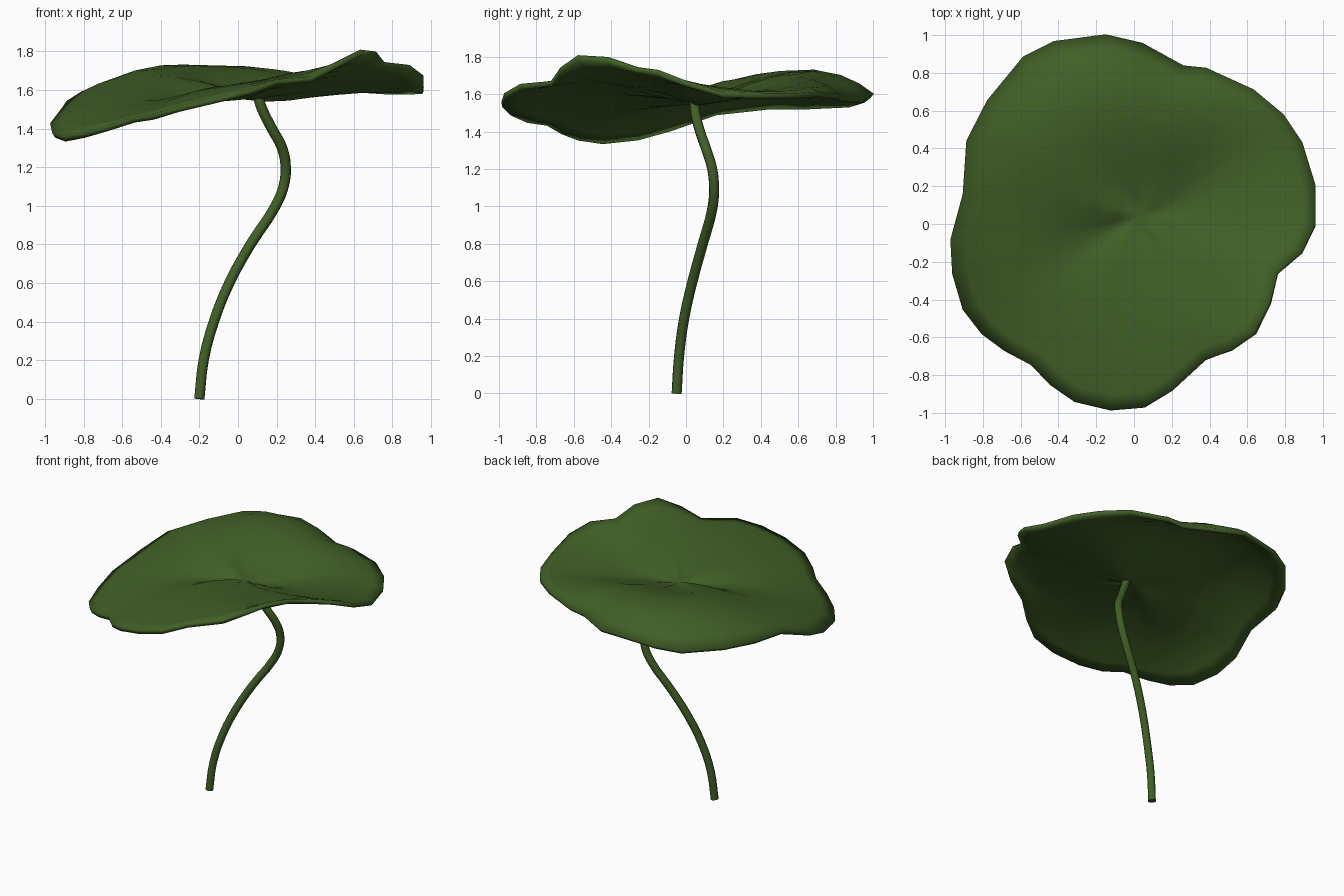
import bpy, bmesh, math

if "Cube" in bpy.data.objects:
    bpy.data.objects.remove(bpy.data.objects["Cube"])

green = bpy.data.materials.new("leaf green")
green.diffuse_color = (0.052, 0.115, 0.02, 1)
green.use_nodes = True
green.node_tree.nodes["Principled BSDF"].inputs["Base Color"].default_value = green.diffuse_color

# Leaf outline: x, y, height of the rim, anticlockwise from the right
RIM = [(.96, -.01, 1.66), (.96, .2, 1.595), (.89, .43, 1.59), (.79, .58, 1.59), (.63, .71, 1.60),
       (.38, .82, 1.585), (.26, .83, 1.57), (.04, .95, 1.565), (-.15, .995, 1.59), (-.42, .96, 1.565),
       (-.58, .88, 1.54), (-.77, .65, 1.53), (-.88, .44, 1.53), (-.9, .16, 1.50), (-.965, -.08, 1.415),
       (-.955, -.26, 1.365), (-.9, -.45, 1.345), (-.8, -.58, 1.365), (-.68, -.67, 1.40),
       (-.54, -.745, 1.445), (-.44, -.85, 1.46), (-.31, -.94, 1.50), (-.12, -.985, 1.545),
       (.06, -.97, 1.59), (.2, -.885, 1.64), (.38, -.72, 1.655), (.515, -.67, 1.73),
       (.64, -.58, 1.795), (.72, -.42, 1.785), (.76, -.26, 1.73), (.89, -.15, 1.715)]
# Heights every 30 degrees, half way out and near the rim
MID = [1.61, 1.585, 1.65, 1.69, 1.70, 1.67, 1.59, 1.535, 1.58, 1.62, 1.65, 1.64]
OUTER = [1.65, 1.60, 1.66, 1.69, 1.69, 1.635, 1.535, 1.46, 1.515, 1.605, 1.68, 1.71]
CENTRE = (.03, .04, 1.565)


def ring_height(table, angle):
    """Smooth periodic interpolation round a ring."""
    f = (angle / (2 * math.pi) * 12) % 12
    i = int(f) % 12
    u = f - int(f)
    a, b, c, d = (table[(i + k) % 12] for k in (-1, 0, 1, 2))
    return b + .5 * u * (c - a + u * (2 * a - 5 * b + 4 * c - d + u * (3 * (b - c) + d - a)))


def profile(t, heights):
    """Smooth height from the centre to the rim."""
    knots = (0, .5, .8, 1)
    z = 0
    for i, h in enumerate(heights):
        for j, k in enumerate(knots):
            if i != j:
                h *= (t - k) / (knots[i] - k)
        z += h
    return z


# Leaf blade: rings shrinking towards the centre, then thickened
bm = bmesh.new()
hub = bm.verts.new(CENTRE)
rings = []
for t in (.12, .25, .4, .55, .7, .82, .92, 1):
    ring = []
    for x, y, z in RIM:
        a = math.atan2(y, x)
        hs = (CENTRE[2], ring_height(MID, a), ring_height(OUTER, a), z)
        ring.append(bm.verts.new((CENTRE[0] + (x - CENTRE[0]) * t,
                                  CENTRE[1] + (y - CENTRE[1]) * t, profile(t, hs))))
    rings.append(ring)
n = len(RIM)
for i in range(n):
    j = (i + 1) % n
    bm.faces.new((hub, rings[0][i], rings[0][j]))
    for a, b in zip(rings, rings[1:]):
        bm.faces.new((a[i], b[i], b[j], a[j]))
for f in bm.faces:
    f.smooth = True
mesh = bpy.data.meshes.new("leaf_blade")
bm.to_mesh(mesh)
bm.free()
mesh.materials.append(green)
leaf = bpy.data.objects.new("leaf_blade", mesh)
bpy.context.collection.objects.link(leaf)
solid = leaf.modifiers.new("thickness", 'SOLIDIFY')
solid.thickness = .03
solid.offset = 0

# Stem: round tube along a bent path
PATH = [(-.2, -.05, 0), (-.178, -.037, .2), (-.125, -.01, .4), (-.045, .035, .6), (.065, .09, .8),
        (.195, .143, 1.0), (.236, .15, 1.1), (.247, .14, 1.2), (.228, .11, 1.3), (.175, .075, 1.4),
        (.125, .05, 1.5), (.105, .045, 1.56)]
curve = bpy.data.curves.new("stem", 'CURVE')
curve.dimensions = '3D'
curve.bevel_depth = .027
curve.bevel_resolution = 3
curve.resolution_u = 3
curve.use_fill_caps = True
spline = curve.splines.new('BEZIER')
spline.bezier_points.add(len(PATH) - 1)
for p, co in zip(spline.bezier_points, PATH):
    p.co = co
    p.handle_left_type = p.handle_right_type = 'AUTO'
curve.materials.append(green)
stem = bpy.data.objects.new("stem", curve)
bpy.context.collection.objects.link(stem)
